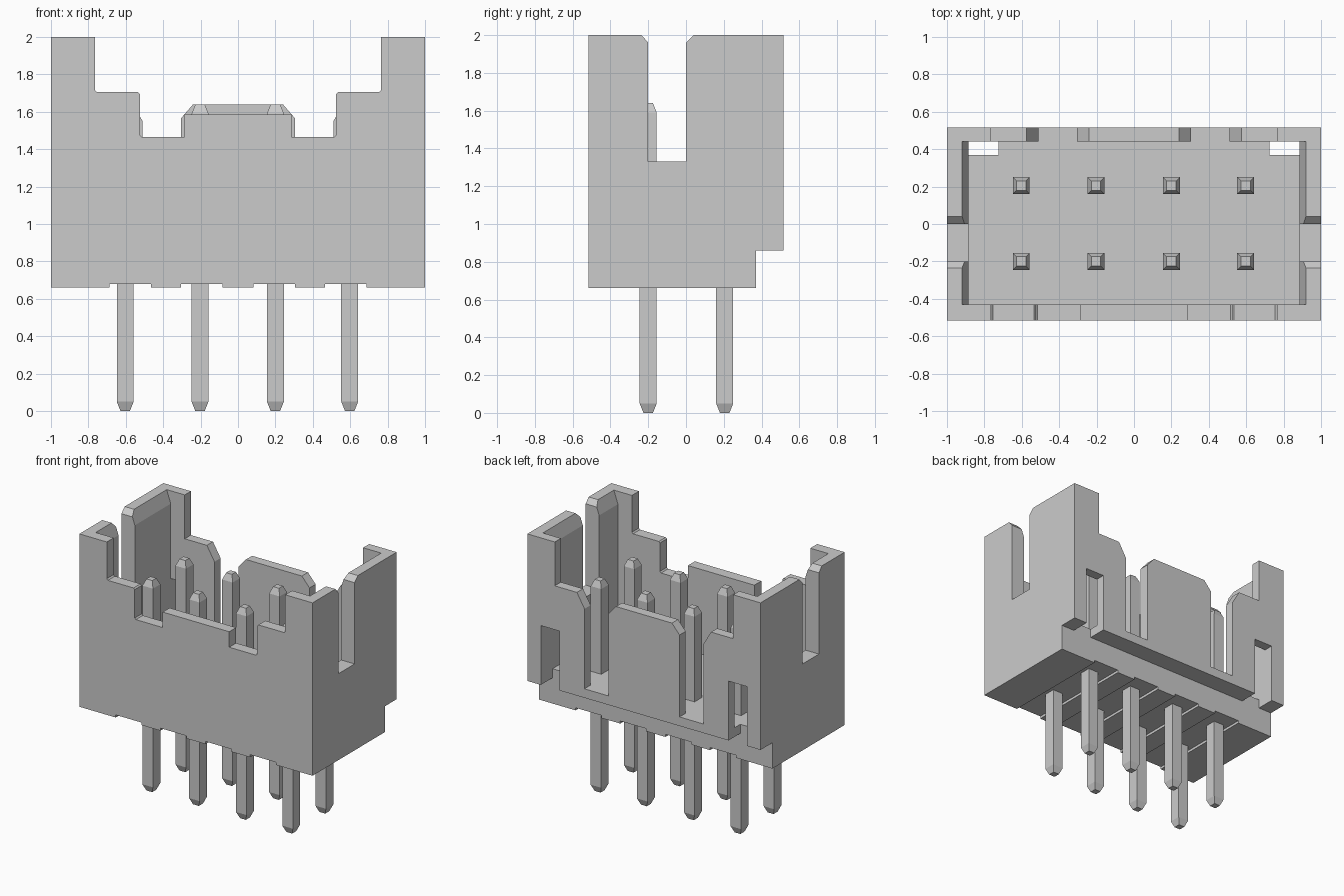
import bpy, bmesh

if "Cube" in bpy.data.objects:
    bpy.data.objects.remove(bpy.data.objects["Cube"])


def prism(name, profile, axis, lo, hi):
    """Extrude a 2D profile along x (profile is y,z) or y (profile is x,z)."""
    bm = bmesh.new()

    def point(a, b, t):
        return (t, a, b) if axis == 'x' else (a, t, b)

    rings = [[bm.verts.new(point(a, b, t)) for a, b in profile] for t in (lo, hi)]
    bm.faces.new(rings[0])
    bm.faces.new(rings[1])
    n = len(profile)
    for i in range(n):
        j = (i + 1) % n
        bm.faces.new((rings[0][i], rings[0][j], rings[1][j], rings[1][i]))
    bmesh.ops.recalc_face_normals(bm, faces=bm.faces)
    mesh = bpy.data.meshes.new(name)
    bm.to_mesh(mesh)
    bm.free()
    obj = bpy.data.objects.new(name, mesh)
    bpy.context.collection.objects.link(obj)
    return obj


def rect(x0, x1, z0, z1):
    return [(x0, z0), (x1, z0), (x1, z1), (x0, z1)]


def mirrored(half):
    """Complete a left half profile with its mirror image."""
    return half + [(-x, z) for x, z in reversed(half)]


def cut(target, cutter):
    cutter.hide_render = True
    mod = target.modifiers.new("cut", 'BOOLEAN')
    mod.operation = 'DIFFERENCE'
    mod.solver = 'EXACT'
    mod.object = cutter
    bpy.context.view_layer.objects.active = target
    bpy.ops.object.modifier_apply(modifier=mod.name)
    bpy.data.objects.remove(cutter)


# Housing: solid block with a stepped underside at the back
housing = prism("housing", [(-0.515, 0.66), (0.37, 0.66), (0.37, 0.86),
                            (0.515, 0.86), (0.515, 2), (-0.515, 2)], 'x', -1, 1)

# Cavity with lead-in slopes on the side walls
cut(housing, prism("cavity_cutter", mirrored(
    [(-0.93, 2.03), (-0.885, 1.9), (-0.885, 0.93)]), 'y', -0.43, 0.44))

# Front wall notches
cut(housing, prism("front_cutter", mirrored(
    [(-0.765, 2.1), (-0.765, 1.715), (-0.755, 1.705), (-0.535, 1.705),
     (-0.525, 1.695), (-0.525, 1.475), (-0.515, 1.465), (-0.285, 1.465),
     (-0.285, 1.585)]), 'y', -0.6, -0.4))

# Back wall notches and deep slots
cut(housing, prism("back_cutter", mirrored(
    [(-0.765, 2.1), (-0.765, 1.66), (-0.575, 1.66), (-0.51, 1.55),
     (-0.51, 0.93), (-0.305, 0.93), (-0.305, 1.565), (-0.24, 1.64)]), 'y', 0.42, 0.6))

# Side wall slots with chamfered mouths
cut(housing, prism("side_cutter", [
    (-0.235, 2.1), (-0.235, 2), (-0.2, 1.96), (-0.2, 1.33),
    (0, 1.33), (0, 1.96), (0.04, 2), (0.04, 2.1)], 'x', -1.1, 1.1))

# Back windows, open at the bottom
for x0, x1 in ((-0.885, -0.725), (0.725, 0.885)):
    cut(housing, prism("window_cutter", rect(x0, x1, 0.8, 1.32), 'y', 0.37, 0.6))

# Shallow grooves under the base
for x0, x1 in ((-0.688, -0.465), (-0.305, -0.082), (0.082, 0.305), (0.465, 0.688)):
    cut(housing, prism("groove_cutter", rect(x0, x1, 0.6, 0.68), 'y', -0.6, 0.6))


def pin(name, x, y):
    """Square pin with tapered ends."""
    bm = bmesh.new()
    rings = []
    for r, z in ((0.025, 0), (0.045, 0.05), (0.045, 1.59), (0.025, 1.64)):
        rings.append([bm.verts.new((x + sx * r, y + sy * r, z))
                      for sx, sy in ((-1, -1), (1, -1), (1, 1), (-1, 1))])
    for a, b in zip(rings, rings[1:]):
        for i in range(4):
            j = (i + 1) % 4
            bm.faces.new((a[i], a[j], b[j], b[i]))
    bm.faces.new(rings[0][::-1])
    bm.faces.new(rings[-1])
    mesh = bpy.data.meshes.new(name)
    bm.to_mesh(mesh)
    bm.free()
    bpy.context.collection.objects.link(bpy.data.objects.new(name, mesh))


# Two rows of four pins
for row, y in (("front", -0.2), ("back", 0.205)):
    for i, x in enumerate((-0.603, -0.203, 0.2, 0.597)):
        pin(f"{row}_pin_{i + 1}", x, y)
